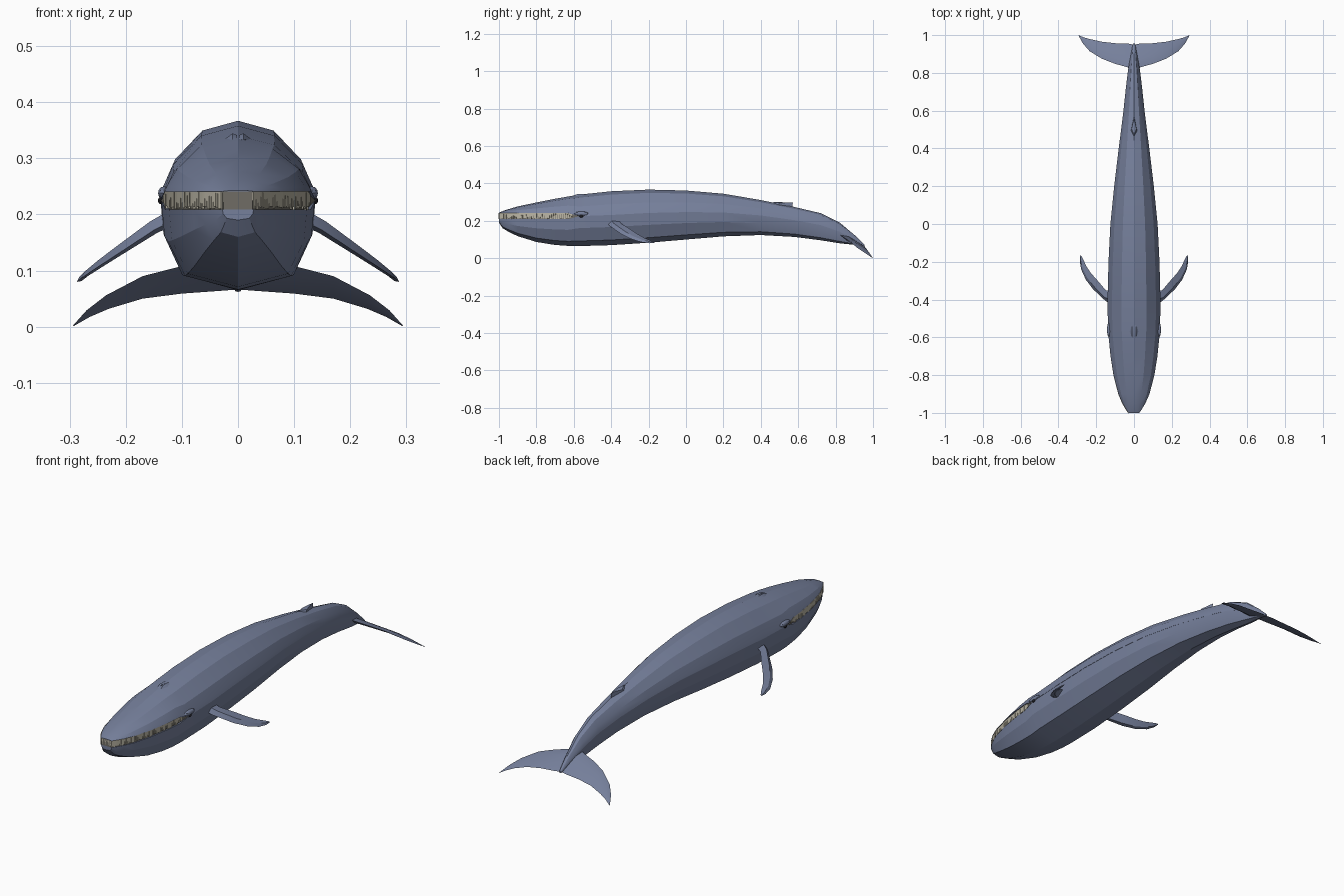
import bpy, bmesh, math, random
from mathutils import Vector

random.seed(4)
old = bpy.data.objects.get("Cube")
if old:
    bpy.data.objects.remove(old, do_unlink=True)


def material(name, colour):
    m = bpy.data.materials.new(name)
    m.use_nodes = True
    m.diffuse_color = (*colour, 1)
    bsdf = next(n for n in m.node_tree.nodes if n.type == 'BSDF_PRINCIPLED')
    bsdf.inputs["Base Color"].default_value = (*colour, 1)
    bsdf.inputs["Roughness"].default_value = 0.6
    return m


SKIN = material("slate blue skin", (0.18, 0.215, 0.33))
BALEEN = material("pale baleen", (0.50, 0.47, 0.38))
GUM = material("dark mouth", (0.16, 0.15, 0.13))
EYE = material("black eye", (0.015, 0.015, 0.02))


def finish(bm, name, mats, angle=18, mirror=False):
    bmesh.ops.recalc_face_normals(bm, faces=bm.faces)
    me = bpy.data.meshes.new(name)
    bm.to_mesh(me)
    bm.free()
    for m in mats:
        me.materials.append(m)
    ob = bpy.data.objects.new(name, me)
    bpy.context.collection.objects.link(ob)
    bpy.ops.object.select_all(action='DESELECT')
    ob.select_set(True)
    bpy.context.view_layer.objects.active = ob
    bpy.ops.object.shade_smooth_by_angle(angle=math.radians(angle))
    if mirror:
        ob.modifiers.new("Mirror", 'MIRROR').use_mirror_merge = False
    return ob


# Body stations: y, top, bottom, half width
STATIONS = [
    (-1.0, .243, .19, .028), (-.98, .252, .16, .042), (-.95, .262, .142, .06),
    (-.9, .277, .118, .082), (-.8, .298, .087, .108), (-.7, .318, .071, .124),
    (-.63, .33, .066, .131), (-.57, .34, .065, .138), (-.4, .358, .07, .14),
    (-.2, .367, .083, .135), (0, .362, .1, .125), (.2, .345, .117, .105),
    (.4, .311, .124, .081), (.58, .274, .114, .058), (.72, .241, .096, .043),
    (.82, .192, .08, .031), (.9, .125, .072, .016), (.955, .072, .062, .006)]
UPPER = [(0, 1), (.47, .86), (.83, .45), (.96, .13), (1, 0)]
LOWER = [(.99, 1), (.95, .6), (.72, .17), (0, 0)]


def station(y):
    for a, b in zip(STATIONS, STATIONS[1:]):
        if y <= b[0]:
            t = (y - a[0]) / (b[0] - a[0])
            return [p + (q - p) * t for p, q in zip(a, b)]


def lips(y, top, bottom):
    """Heights of the upper and lower lip; they meet behind the mouth."""
    mid = .225 if y < -.5 else bottom + .56 * (top - bottom)
    gap = .016 * min(1, max(0, (-.57 - y) / .06))
    return mid + gap, mid - gap


def half_ring(y, top, bottom, w):
    up, low = lips(y, top, bottom)
    pts = [(w * f, up + (top - up) * h) for f, h in UPPER]
    inner = w * .93 if up - low > .001 else w
    pts += [(inner, up), (inner, low)]
    pts += [(w * f, bottom + (low - bottom) * h) for f, h in LOWER]
    return pts


# Body with the mouth groove running through the head
bm = bmesh.new()
loops = []
for s in STATIONS:
    half = half_ring(*s)
    right = [bm.verts.new((x, s[0], z)) for x, z in half]
    left = [bm.verts.new((-x, s[0], z)) for x, z in half[1:-1]]
    loops.append(right + left[::-1])
n = len(loops[0])
last = len(half) - 1
groove = len(UPPER)
for a, b in zip(loops, loops[1:]):
    for i in range(n):
        j = (i + 1) % n
        f = bm.faces.new((a[i], a[j], b[j], b[i]))
        if i in (groove, n - groove - 1):
            f.material_index = int(a[0].co.y < -.6)
for ring in (loops[0], loops[-1]):
    for i in range(last):
        quad = [ring[i], ring[i + 1], ring[(n - i - 1) % n], ring[(n - i) % n]]
        f = bm.faces.new(list(dict.fromkeys(quad)))
        if ring is loops[0] and i == groove:
            f.material_index = 1
bmesh.ops.remove_doubles(bm, verts=bm.verts, dist=.0003)
finish(bm, "body", [SKIN, GUM])

# Baleen plates hanging along the mouth
bm = bmesh.new()


def plate(a, b, up, low):
    """One thin tapering plate between two points on the mouth line."""
    a, b = Vector(a), Vector(b)
    side = (b - a).normalized().cross(Vector((0, 0, 1))) * .004
    mid = (a + b) / 2
    low += random.uniform(0, .006)
    quad = [(a, up), (b, up), (mid.lerp(b, .75), low), (mid.lerp(a, .75), low)]
    outer = [bm.verts.new((p.x, p.y, z)) for p, z in quad]
    inner = [bm.verts.new((p.x - side.x, p.y - side.y, z)) for p, z in quad]
    bm.faces.new(outer)
    bm.faces.new(inner[::-1])
    for i in range(4):
        j = (i + 1) % 4
        bm.faces.new((outer[j], outer[i], inner[i], inner[j]))


COUNT = 44
ys = [-1 + .39 * (i / COUNT) ** 1.25 for i in range(COUNT + 1)]
for y0, y1 in zip(ys, ys[1:]):
    s0, s1 = station(y0), station(y1)
    up, low = lips(*s1[:3])
    for sx in (1, -1):
        plate((sx * s0[3] * .97, y0, 0), (sx * s1[3] * .97, y1, 0), up, low)
for i in range(6):
    x = -.027 + i * .009
    plate((x, -1, 0), (x + .009, -1, 0), .24, .21)
finish(bm, "baleen_plates", [BALEEN])


def blade(name, sections, axis, mirror=True):
    """Loft diamond sections given by front edge, rear edge and thickness."""
    bm = bmesh.new()
    rings = []
    for front, rear, thick in sections:
        front, rear = Vector(front), Vector(rear)
        mid = front.lerp(rear, .35)
        off = Vector(axis) * thick
        rings.append([bm.verts.new(p) for p in (front, mid + off, rear, mid - off)])
    for a, b in zip(rings, rings[1:]):
        for i in range(4):
            j = (i + 1) % 4
            bm.faces.new((a[i], a[j], b[j], b[i]))
    bm.faces.new(rings[0])
    bm.faces.new(rings[-1])
    return finish(bm, name, [SKIN], 30, mirror)


# Tail flukes
blade("tail_flukes", [
    ((.004, .80, .135), (.004, .95, .066), .012),
    ((.035, .83, .121), (.03, .955, .064), .011),
    ((.10, .848, .108), (.10, .957, .059), .009),
    ((.17, .875, .090), (.17, .965, .050), .007),
    ((.235, .915, .056), (.23, .978, .032), .005),
    ((.27, .955, .029), (.265, .988, .017), .003),
    ((.295, 1.0, .001), (.29, .998, .003), .001)], (0, .3, .95))

# Side flippers
blade("flippers", [
    ((.115, -.425, .19), (.115, -.36, .205), .014),
    ((.15, -.408, .172), (.15, -.35, .188), .012),
    ((.217, -.345, .128), (.195, -.297, .155), .009),
    ((.255, -.295, .103), (.228, -.26, .130), .007),
    ((.28, -.24, .086), (.252, -.225, .110), .005),
    ((.287, -.195, .080), (.27, -.185, .093), .004),
    ((.286, -.168, .081), (.28, -.167, .085), .002)], (.55, 0, .83))

# Small dorsal fin set far back
blade("dorsal_fin", [
    ((0, .43, .285), (0, .575, .262), .02),
    ((0, .47, .300), (0, .568, .284), .013),
    ((0, .535, .299), (0, .572, .297), .003)], (1, 0, 0), False)

# Blowhole mound
blade("blowhole", [
    ((.002, -.605, .332), (.002, -.53, .342), .006),
    ((.010, -.60, .334), (.010, -.54, .344), .007),
    ((.024, -.575, .331), (.024, -.55, .333), .002)], (0, 0, 1))


def ellipsoid(name, centre, size, mat):
    bm = bmesh.new()
    bmesh.ops.create_uvsphere(bm, u_segments=10, v_segments=6, radius=1)
    for v in bm.verts:
        v.co = Vector(c + s * k for c, s, k in zip(centre, size, v.co))
    finish(bm, name, [mat], 30, True)


# Eyes under low brows
ellipsoid("brows", (.132, -.56, .238), (.011, .04, .012), SKIN)
ellipsoid("eyes", (.137, -.56, .225), (.006, .011, .007), EYE)
